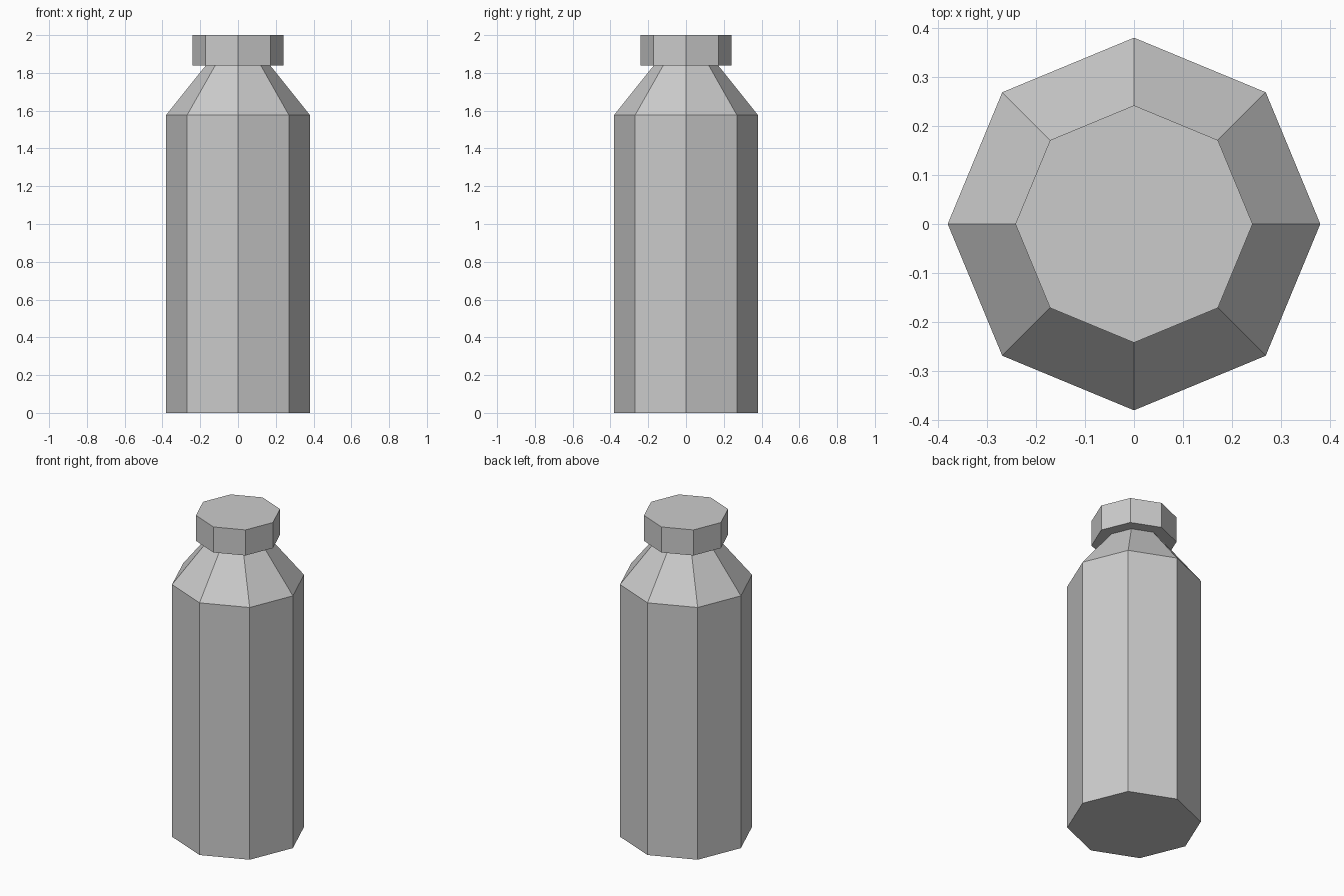
import bpy
import bmesh
from math import cos, sin, tau

SIDES = 8

cube = bpy.data.objects.get("Cube")
if cube:
    bpy.data.objects.remove(cube, do_unlink=True)

# Single plain grey
grey = bpy.data.materials.new("light_grey")
grey.use_nodes = True
colour = (0.6, 0.6, 0.6, 1)
grey.diffuse_color = colour
grey.node_tree.nodes["Principled BSDF"].inputs["Base Color"].default_value = colour


def lathe(name, profile):
    """Closed, flat-shaded solid from (radius, height) rings, bottom to top."""
    bm = bmesh.new()
    rings = [[bm.verts.new((r * cos(tau * i / SIDES), r * sin(tau * i / SIDES), z))
              for i in range(SIDES)] for r, z in profile]
    for low, high in zip(rings, rings[1:]):
        for i in range(SIDES):
            j = (i + 1) % SIDES
            bm.faces.new((low[i], low[j], high[j], high[i]))
    bm.faces.new(rings[0][::-1])
    bm.faces.new(rings[-1])
    mesh = bpy.data.meshes.new(name)
    bm.to_mesh(mesh)
    bm.free()
    mesh.materials.append(grey)
    obj = bpy.data.objects.new(name, mesh)
    bpy.context.collection.objects.link(obj)
    return obj


# Straight body with sloping shoulder
lathe("bottle_body", [(0.38, 0), (0.38, 1.578), (0.17, 1.84)])
# Overhanging cap
lathe("bottle_cap", [(0.242, 1.84), (0.242, 2)])
